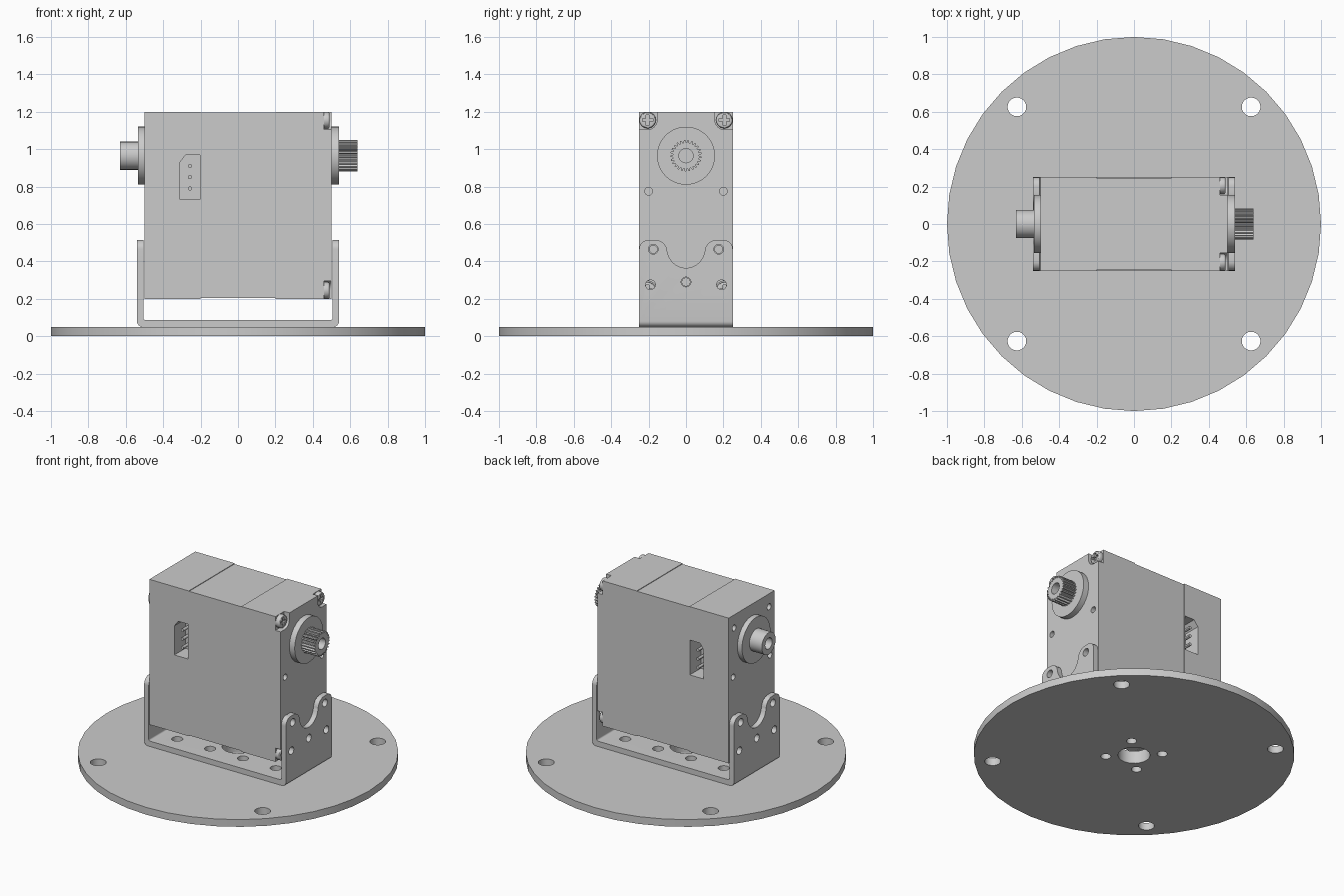
import bpy, bmesh
from math import sin, cos, pi, radians

cube = bpy.data.objects.get("Cube")
if cube:
    bpy.data.objects.remove(cube, do_unlink=True)

grey = bpy.data.materials.new("plain grey")
grey.use_nodes = True
COLOUR = (0.6, 0.6, 0.6, 1)
grey.diffuse_color = COLOUR
grey.node_tree.nodes["Principled BSDF"].inputs["Base Color"].default_value = COLOUR


def arc(cu, cv, r, start, end, n=10):
    angles = [radians(start + (end - start) * i / n) for i in range(n + 1)]
    return [(cu + r * cos(a), cv + r * sin(a)) for a in angles]


def disc(axis, cu, cv, r, lo, hi, n=24):
    return axis, arc(cu, cv, r, 0, 360, n)[:-1], lo, hi


def rect(axis, u0, u1, v0, v1, lo, hi):
    return axis, [(u0, v0), (u1, v0), (u1, v1), (u0, v1)], lo, hi


def solid(name, prisms):
    """Mesh object made of prisms: (axis, outline, low end, high end)."""
    bm = bmesh.new()
    place = {"x": lambda u, v, d: (d, u, v),
             "y": lambda u, v, d: (u, d, v),
             "z": lambda u, v, d: (u, v, d)}
    for axis, outline, lo, hi in prisms:
        a = [bm.verts.new(place[axis](u, v, lo)) for u, v in outline]
        b = [bm.verts.new(place[axis](u, v, hi)) for u, v in outline]
        bm.faces.new(a)
        bm.faces.new(b[::-1])
        for i in range(len(a)):
            bm.faces.new((a[i - 1], a[i], b[i], b[i - 1]))
    return finish(name, bm)


def finish(name, bm):
    bmesh.ops.recalc_face_normals(bm, faces=bm.faces[:])
    mesh = bpy.data.meshes.new(name)
    bm.to_mesh(mesh)
    bm.free()
    mesh.materials.append(grey)
    obj = bpy.data.objects.new(name, mesh)
    bpy.context.collection.objects.link(obj)
    return obj


def activate(obj):
    bpy.ops.object.select_all(action="DESELECT")
    obj.select_set(True)
    bpy.context.view_layer.objects.active = obj


def cut(obj, prisms, operation="DIFFERENCE"):
    cutter = solid("cutter", prisms)
    cutter.hide_render = True
    mod = obj.modifiers.new("cut", "BOOLEAN")
    mod.object, mod.operation, mod.solver = cutter, operation, "EXACT"
    activate(obj)
    bpy.ops.object.modifier_apply(modifier=mod.name)
    bpy.data.objects.remove(cutter, do_unlink=True)


def smooth(obj):
    activate(obj)
    bpy.ops.object.shade_smooth_by_angle(angle=radians(30))


SIDES = (-1, 1)
CORNERS = [(a, b) for a in SIDES for b in SIDES]

# Round base plate with mounting holes
base = solid("base_plate", [disc("z", 0, 0, 1, 0, 0.05, 40)])
cut(base, [disc("z", 0, 0, 0.1, -0.1, 0.2)]
    + [disc("z", a * 0.626, b * 0.626, 0.05, -0.1, 0.2) for a, b in CORNERS]
    + [disc("z", a * 0.125, b * 0.125, 0.032, -0.1, 0.2) for a, b in CORNERS])
smooth(base)

# U-shaped bracket: bent strip, trimmed to the eared side outline, then drilled
outer = arc(-0.51, 0.08, 0.03, 180, 270, 6) + arc(0.51, 0.08, 0.03, 270, 360, 6)
inner = arc(0.495, 0.097, 0.01, 360, 270, 4) + arc(-0.495, 0.097, 0.01, 270, 180, 4)
strip = [(-0.54, 0.6)] + outer + [(0.54, 0.6), (0.505, 0.6)] + inner + [(-0.505, 0.6)]
bracket = solid("bracket", [("y", strip, -0.25, 0.25)])
ear = [(0.25, 0)] + arc(0.2, 0.465, 0.05, 0, 90) + arc(0.165, 0.45, 0.065, 90, 180)
notch = arc(0, 0.465, 0.1, -10, -170, 18)
left_ear = [(-y, z) for y, z in reversed(ear)]
cut(bracket, [("x", ear + notch + left_ear, -0.7, 0.7)], "INTERSECT")
arm_holes = [(0, 0.29)] + [(s * y, z) for s in SIDES
                           for y, z in ((0.175, 0.465), (0.19, 0.275))]
cut(bracket, [disc("x", y, z, 0.026, s * 0.45, s * 0.7)
              for y, z in arm_holes for s in SIDES]
    + [disc("z", 0, 0, 0.1, 0.02, 0.2)]
    + [disc("z", a * x, b * 0.125, 0.035, 0.02, 0.2)
       for a, b in CORNERS for x in (0.125, 0.375)])
smooth(bracket)

# Motor body: box with a slightly sunken middle band
bm = bmesh.new()
rings = []
for x, d in ((-0.5, 0), (-0.2, 0), (-0.2, 0.004), (0.2, 0.004), (0.2, 0), (0.5, 0)):
    rings.append([bm.verts.new((x, a * (0.25 - d), 0.7 + b * (0.5 - d)))
                  for a, b in ((-1, -1), (1, -1), (1, 1), (-1, 1))])
for r, q in zip(rings, rings[1:]):
    for i in range(4):
        bm.faces.new((r[i - 1], r[i], q[i], q[i - 1]))
bm.faces.new(rings[0])
bm.faces.new(rings[-1])
body = finish("motor_body", bm)

# Screw pockets in the four corners of the output end
pockets = []
for a, b in CORNERS:
    shape = arc(0.205, 0.455, 0.05, 180, 270, 8) + [(0.3, 0.405), (0.3, 0.6), (0.155, 0.6)]
    pockets.append(("x", [(a * y, 0.7 + b * z) for y, z in shape], 0.46, 0.6))

# Connector sockets on front and back
socket = [(-0.31, 0.73), (-0.204, 0.73), (-0.204, 0.97), (-0.28, 0.97), (-0.31, 0.93)]
sockets = [("y", socket, s * 0.13, s * 0.3) for s in SIDES]

# Small screw holes in both ends
end_holes = [(s * 0.2, 0.775) for s in SIDES] + [(0, 0.29)]
end_holes += [(s * 0.175, 0.465) for s in SIDES]
drills = [disc("x", y, z, 0.021, s * 0.42, s * 0.6, 16)
          for y, z in end_holes for s in SIDES]
drills += [disc("x", a * 0.19, z, 0.021, -0.6, -0.42, 16)
           for a in SIDES for z in (1.11, 0.275)]
cut(body, pockets + sockets + drills)
smooth(body)

# Connector pins
for s, side in ((-1, "front"), (1, "back")):
    pins = solid(side + "_pins", [disc("y", -0.257, z, 0.011, s * 0.12, s * 0.24, 12)
                                  for z in (0.79, 0.85, 0.91)])
    smooth(pins)

# Cross-head screws
w, r = 0.008, 0.028
for i, (a, b) in enumerate(CORNERS):
    cy, cz = a * 0.205, 0.7 + b * 0.455
    screw = solid("corner_screw_%d" % (i + 1), [disc("x", cy, cz, 0.044, 0.45, 0.49)])
    bevel = screw.modifiers.new("round", "BEVEL")
    bevel.width, bevel.segments, bevel.limit_method = 0.01, 3, "ANGLE"
    bevel.angle_limit = radians(40)
    activate(screw)
    bpy.ops.object.modifier_apply(modifier=bevel.name)
    cross = [(w, w), (w, r), (-w, r), (-w, w), (-r, w), (-r, -w),
             (-w, -w), (-w, -r), (w, -r), (w, -w), (r, -w), (r, w)]
    cut(screw, [("x", [(cy + y, cz + z) for y, z in cross], 0.472, 0.55)])
    smooth(screw)

# Bearing collars
AXLE = 0.965
for s, side, end in ((1, "output", 0.54), (-1, "idler", 0.535)):
    smooth(solid(side + "_collar", [disc("x", 0, AXLE, 0.155, s * 0.49, s * end, 40)]))

# Splined output shaft
TEETH = 25
spline = []
for i in range(TEETH):
    for step, radius in ((0, 0.07), (0.25, 0.07), (0.45, 0.084), (0.8, 0.084)):
        t = 2 * pi * (i + step) / TEETH
        spline.append((radius * cos(t), AXLE + radius * sin(t)))
output = solid("output_shaft", [("x", spline, 0.53, 0.64)])
cut(output, [disc("x", 0, AXLE, 0.038, 0.55, 0.7)])
smooth(output)

# Plain idler shaft
idler = solid("idler_shaft", [disc("x", 0, AXLE, 0.075, -0.63, -0.52, 32)])
cut(idler, [disc("x", 0, AXLE, 0.038, -0.7, -0.55)])
smooth(idler)
